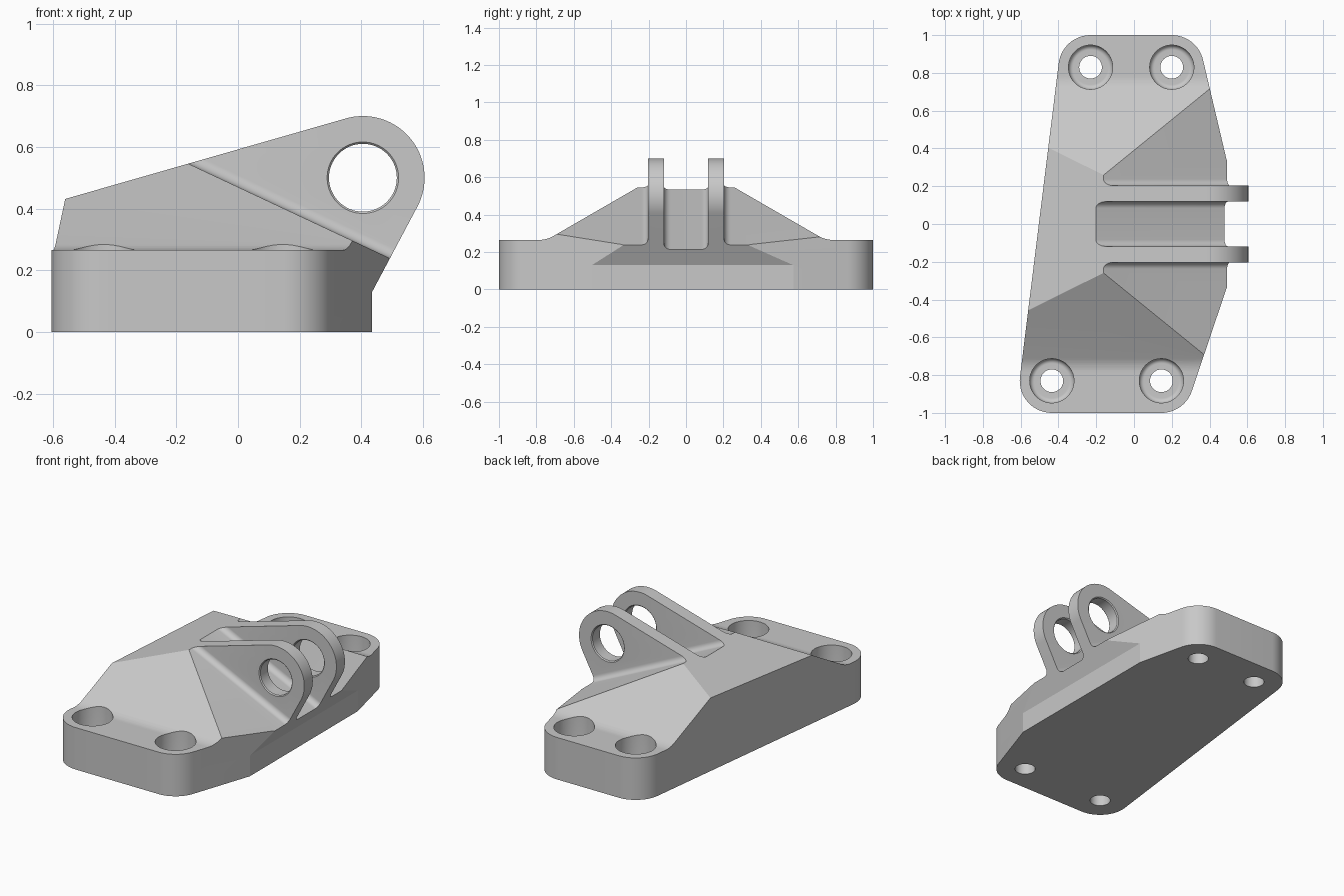
import bpy
import bmesh
from math import sin, cos, radians, tan, pi
from mathutils import Vector

if "Cube" in bpy.data.objects:
    bpy.data.objects.remove(bpy.data.objects["Cube"])

grey = bpy.data.materials.new("machined grey")
grey.use_nodes = True
grey.diffuse_color = (0.58, 0.58, 0.58, 1)
grey.node_tree.nodes["Principled BSDF"].inputs["Base Color"].default_value = grey.diffuse_color


def arc(cx, cy, r, a0, a1, n=14):
    """Points along an arc, angles in degrees."""
    angles = [radians(a0 + (a1 - a0) * i / n) for i in range(n + 1)]
    return [(cx + r * cos(a), cy + r * sin(a)) for a in angles]


def mirrored(points):
    """Close a half profile symmetrically about the first coordinate."""
    return points + [(-a, b) for a, b in reversed(points)]


def finish(bm, name):
    bmesh.ops.recalc_face_normals(bm, faces=bm.faces)
    mesh = bpy.data.meshes.new(name)
    bm.to_mesh(mesh)
    bm.free()
    mesh.materials.append(grey)
    obj = bpy.data.objects.new(name, mesh)
    bpy.context.collection.objects.link(obj)
    return obj


def prism(name, points, place, direction):
    """Extrude a 2D profile, placed in space, along a direction."""
    bm = bmesh.new()
    face = bm.faces.new([bm.verts.new(place(a, b)) for a, b in points])
    new = bmesh.ops.extrude_face_region(bm, geom=[face])["geom"]
    moved = [v for v in new if isinstance(v, bmesh.types.BMVert)]
    bmesh.ops.translate(bm, verts=moved, vec=direction)
    return finish(bm, name)


def lathe(name, profile, centre, axis):
    """Spin a (radius, height) profile about an axis through centre."""
    bm = bmesh.new()
    side = Vector((1, 0, 0))
    verts = [bm.verts.new(centre + side * r + axis * h) for r, h in profile]
    edges = [bm.edges.new(pair) for pair in zip(verts, verts[1:])]
    bmesh.ops.spin(bm, geom=verts + edges, cent=centre, axis=axis,
                   angle=2 * pi, steps=64, use_duplicate=False)
    bmesh.ops.remove_doubles(bm, verts=bm.verts, dist=1e-5)
    return finish(bm, name)


def combine(target, cutter, operation):
    mod = target.modifiers.new(operation, "BOOLEAN")
    mod.operation = operation
    mod.solver = "EXACT"
    mod.object = cutter
    bpy.context.view_layer.objects.active = target
    bpy.ops.object.modifier_apply(modifier=mod.name)
    bpy.data.objects.remove(cutter)


# Plan outline, rounded about the four bolt positions
bolts = [(-0.435, -0.83), (0.145, -0.83), (0.2, 0.83), (-0.23, 0.83)]
sweeps = [(173, 270), (270, 341.4), (13.3, 90), (90, 173)]
corners = [arc(*c, 0.17, *s) for c, s in zip(bolts, sweeps)]
nose = [(0.49, -0.34), (0.8, -0.33), (0.8, 0.33), (0.49, 0.34)]
plan = corners[0] + corners[1] + nose + corners[2] + corners[3]
bracket = prism("bracket", plan, lambda x, y: (x, y, 0), (0, 0, 1))

# Side outline: sloping top, round lug ends, undercut nose
eye = Vector((0.405, 0, 0.5))
lug_end = arc(eye.x, eye.z, 0.2, -28, 106, 36)
top_x, top_z = lug_end[-1]
side = [(-1, -0.3), (0.435, -0.3), (0.435, 0.13)] + lug_end
side.append((-1, top_z - (top_x + 1) * tan(radians(16))))
side_form = prism("side_form", side, lambda x, z: (x, -1.5, z), (0, 3, 0))

# Cross profile: bolt flanges blending into the sloped hump
flange = [(1.3, -0.3), (1.3, 0.265)] + arc(0.785, 0.415, 0.15, 270, 240, 6)
hump = flange + [(0.21, 0.574), (0.21, 1.2)]
hump_form = prism("hump_form", mirrored(hump), lambda y, z: (-1.5, y, z), (3, 0, 0))

# Lug section along the falling ramp, with filleted roots and centre channel
ramp = radians(25.14)
along = Vector((cos(ramp), 0, -sin(ramp)))
normal = Vector((sin(ramp), 0, cos(ramp)))
start = Vector((0.49, 0, 0.24)) - along * 2
inner, outer, fillet, floor = 0.118, 0.203, 0.035, -0.028
section = [(1.4, -1.2), (1.4, 0)]
section += arc(outer + fillet, fillet, fillet, 270, 180, 10)
section += [(outer, 1), (inner, 1)]
section += arc(inner - fillet, floor + fillet, fillet, 0, -90, 10)
lug_form = prism("lug_form", mirrored(section),
                 lambda y, n: start + normal * n + Vector((0, y, 0)), along * 4)

for form in (side_form, hump_form, lug_form):
    combine(bracket, form, "INTERSECT")

# Counterbored bolt holes
bore = [(0, -0.1), (0.06, -0.1), (0.06, 0.13)]
bore += arc(0.092, 0.155, 0.025, -90, 0, 10) + [(0.117, 0.7), (0, 0.7)]
for x, y in bolts:
    cutter = lathe("bolt_cutter", bore, Vector((x, y, 0)), Vector((0, 0, 1)))
    combine(bracket, cutter, "DIFFERENCE")

# Pin hole through both lugs, chamfered on every face
wide, tight, bevel = 0.116, 0.11, 0.006
half = [(0, 0.4), (wide, 0.4), (wide, outer), (tight, outer - bevel),
        (tight, inner + bevel), (wide, inner)]
pin = half + [(r, -h) for r, h in reversed(half)]
combine(bracket, lathe("pin_cutter", pin, eye, Vector((0, 1, 0))), "DIFFERENCE")

# Smooth curves, crisp edges
bpy.ops.object.select_all(action="DESELECT")
bracket.select_set(True)
bpy.context.view_layer.objects.active = bracket
bpy.ops.object.shade_smooth_by_angle(angle=radians(12))
